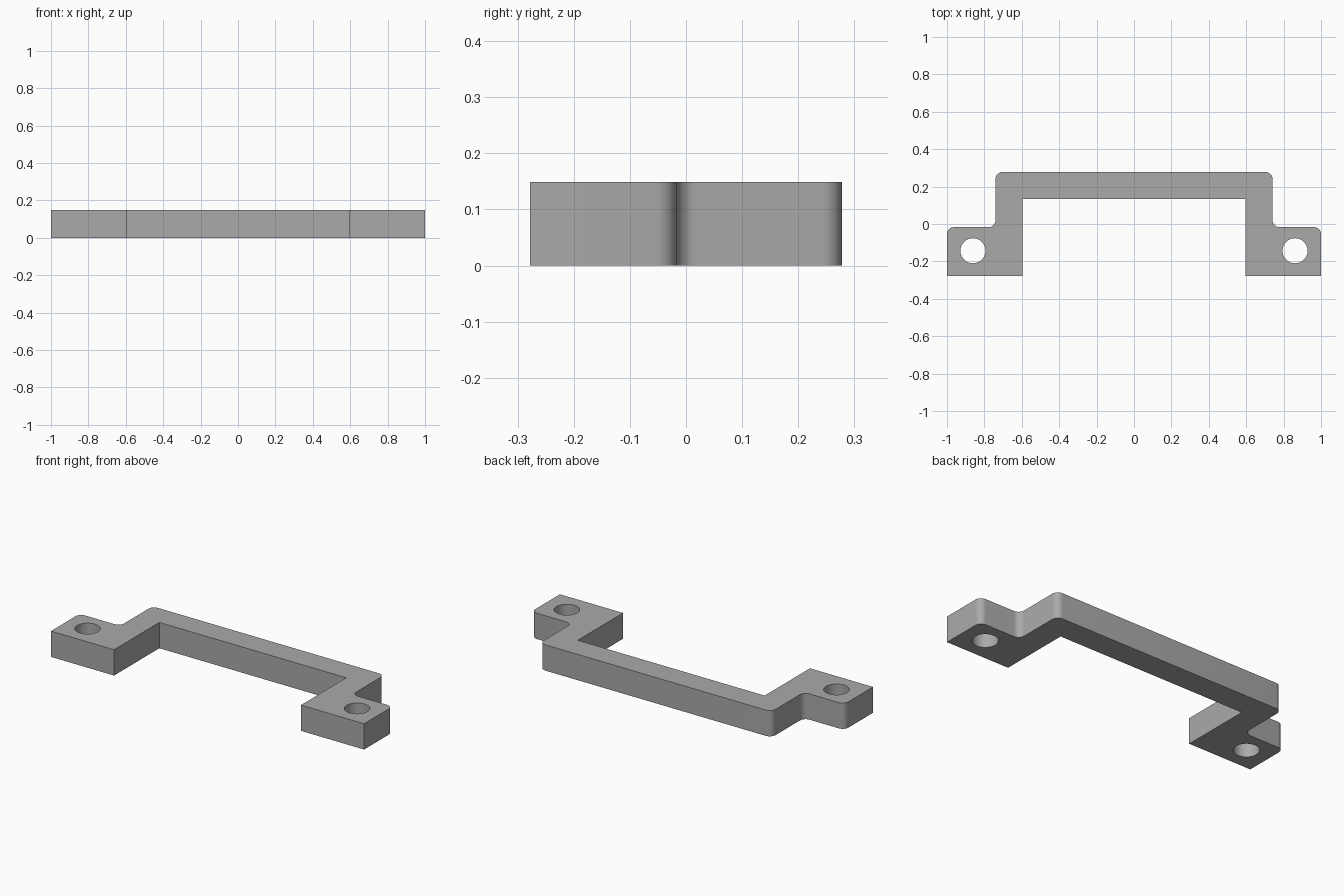
import bpy
import bmesh
import math
from mathutils import Vector

cube = bpy.data.objects.get("Cube")
if cube:
    bpy.data.objects.remove(cube, do_unlink=True)

HEIGHT = 0.149
FILLET = 0.037
HOLE_RADIUS = 0.067

grey = bpy.data.materials.new("plain grey")
grey.use_nodes = True
colour = (0.4, 0.4, 0.4, 1)
grey.diffuse_color = colour
grey.node_tree.nodes["Principled BSDF"].inputs["Base Color"].default_value = colour


def rounded(before, corner, after, radius, steps=8):
    """Points of a right-angled corner, rounded when radius > 0."""
    c = Vector(corner)
    if radius == 0:
        return [c]
    to_a = (Vector(before) - c).normalized()
    to_b = (Vector(after) - c).normalized()
    centre = c + (to_a + to_b) * radius
    angles = [math.pi / 2 * i / steps for i in range(steps + 1)]
    return [centre - radius * (to_b * math.cos(a) + to_a * math.sin(a))
            for a in angles]


def extruded(name, outline, bottom, top):
    bm = bmesh.new()
    face = bm.faces.new([bm.verts.new((p[0], p[1], bottom)) for p in outline])
    result = bmesh.ops.extrude_face_region(bm, geom=[face])
    verts = [v for v in result["geom"] if isinstance(v, bmesh.types.BMVert)]
    bmesh.ops.translate(bm, verts=verts, vec=(0, 0, top - bottom))
    bmesh.ops.recalc_face_normals(bm, faces=bm.faces)
    mesh = bpy.data.meshes.new(name)
    bm.to_mesh(mesh)
    bm.free()
    mesh.materials.append(grey)
    obj = bpy.data.objects.new(name, mesh)
    bpy.context.collection.objects.link(obj)
    return obj


# Half outline from the inside of the bar round to the back: x, y, fillet
half = [
    (0.597, 0.135, 0), (0.597, -0.278, 0), (1, -0.278, 0),
    (1, -0.017, FILLET), (0.741, -0.017, FILLET), (0.741, 0.278, FILLET),
]
corners = half + [(-x, y, r) for x, y, r in reversed(half)]
outline = []
for i, (x, y, r) in enumerate(corners):
    before, after = corners[i - 1], corners[(i + 1) % len(corners)]
    outline += rounded(before[:2], (x, y), after[:2], r)
bracket = extruded("bracket", outline, 0, HEIGHT)

# Screw holes through both mounting tabs
cutters = []
for side, label in ((1, "left"), (-1, "right")):
    turns = [2 * math.pi * i / 48 for i in range(48)]
    circle = [(side * 0.861 + HOLE_RADIUS * math.cos(a),
               -0.143 + HOLE_RADIUS * math.sin(a)) for a in turns]
    cutter = extruded(label + "_hole_cutter", circle, -0.1, HEIGHT + 0.1)
    cutter.hide_render = True
    cutters.append(cutter)
    cut = bracket.modifiers.new(label + " screw hole", 'BOOLEAN')
    cut.operation = 'DIFFERENCE'
    cut.solver = 'EXACT'
    cut.object = cutter

# Apply the cuts, drop the cutters and smooth the rounded walls
bpy.ops.object.select_all(action='DESELECT')
bracket.select_set(True)
bpy.context.view_layer.objects.active = bracket
for name in [m.name for m in bracket.modifiers]:
    bpy.ops.object.modifier_apply(modifier=name)
for cutter in cutters:
    bpy.data.objects.remove(cutter, do_unlink=True)
bpy.ops.object.shade_smooth_by_angle(angle=math.radians(30))
